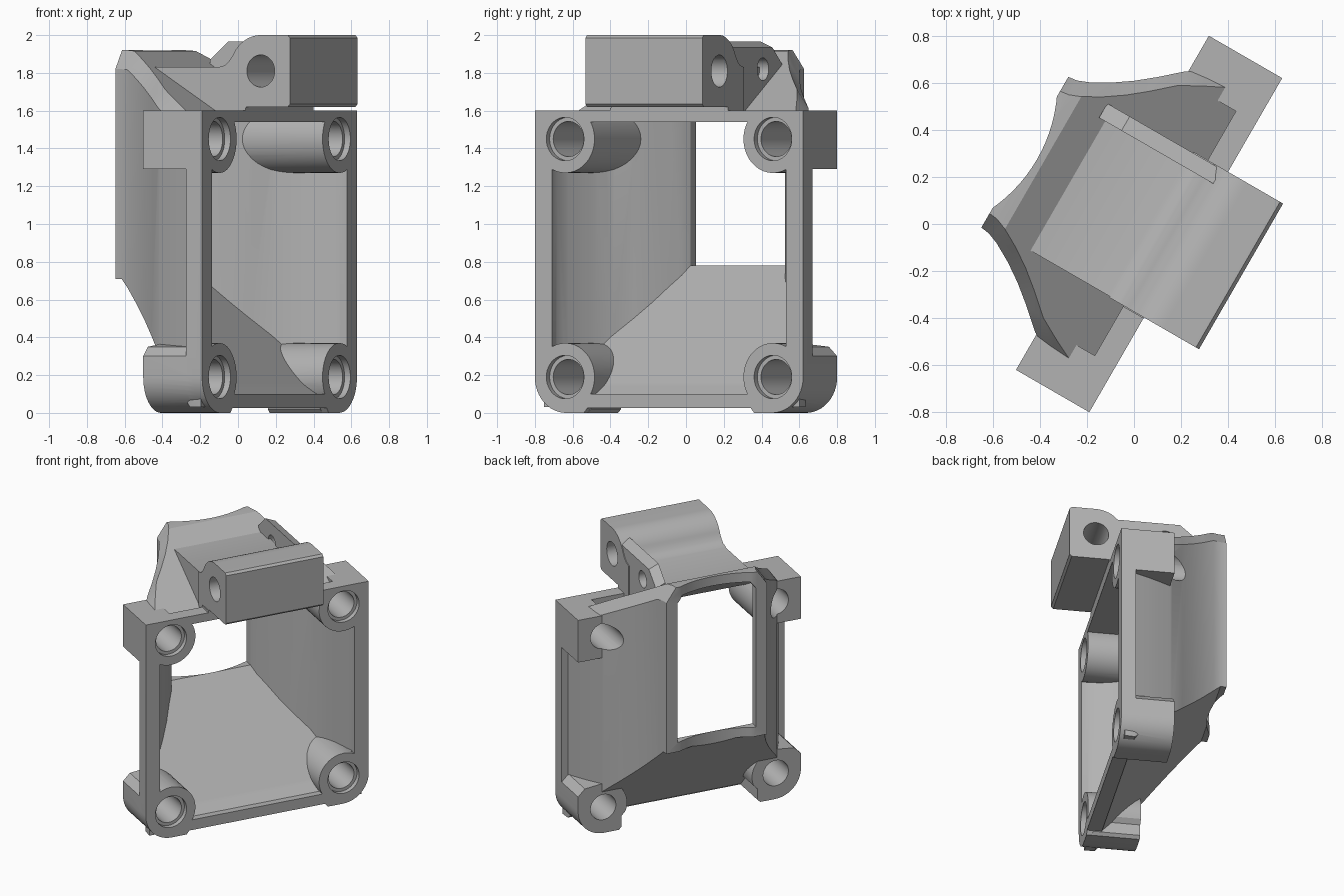
import bpy, bmesh
from math import sin, cos, pi, radians
from mathutils import Matrix

cube = bpy.data.objects.get("Cube")
if cube:
    bpy.data.objects.remove(cube)

grey = bpy.data.materials.new("warm_grey_plastic")
grey.use_nodes = True
grey.diffuse_color = (0.45, 0.45, 0.45, 1)
grey.node_tree.nodes["Principled BSDF"].inputs["Base Color"].default_value = (0.45, 0.45, 0.45, 1)


def loft(name, rings):
    """Closed solid through rings of equal point count."""
    bm = bmesh.new()
    rows = [[bm.verts.new(p) for p in ring] for ring in rings]
    n = len(rows[0])
    for a, b in zip(rows, rows[1:]):
        for i in range(n):
            j = (i + 1) % n
            bm.faces.new((a[i], a[j], b[j], b[i]))
    bm.faces.new(rows[0])
    bm.faces.new(rows[-1][::-1])
    bmesh.ops.recalc_face_normals(bm, faces=bm.faces)
    mesh = bpy.data.meshes.new(name)
    bm.to_mesh(mesh)
    bm.free()
    mesh.materials.append(grey)
    obj = bpy.data.objects.new(name, mesh)
    bpy.context.collection.objects.link(obj)
    return obj


def prism_y(name, profile, y0, y1):
    return loft(name, [[(x, y, z) for x, z in profile] for y in (y0, y1)])


def prism_x(name, profile, x0, x1):
    return loft(name, [[(x, y, z) for y, z in profile] for x in (x0, x1)])


def arc(cx, cz, r, start, end, steps=12):
    return [(cx + r * cos(radians(start + (end - start) * i / steps)),
             cz + r * sin(radians(start + (end - start) * i / steps))) for i in range(steps + 1)]


def circle(cx, cz, r, steps=40):
    return arc(cx, cz, r, 0, 360, steps)[:-1]


def combine(obj, tool, operation):
    mod = obj.modifiers.new("combine", "BOOLEAN")
    mod.operation, mod.solver, mod.object = operation, "EXACT", tool
    bpy.context.view_layer.objects.active = obj
    bpy.ops.object.modifier_apply(modifier=mod.name)
    bpy.data.objects.remove(tool)


def mirrored(profile, side):
    return [(side * x, z) for x, z in profile]


def section(y, w, low, high, cs, cz):
    return [(-w, y, low), (w, y, low), (w, y, high - cz),
            (w - cs, y, high), (cs - w, y, high), (-w, y, high - cz)]


BOLT_X, LOW_Z, HIGH_Z = 0.635, 0.19, 1.45
corners = [(s, z) for s in (-1, 1) for z in (LOW_Z, HIGH_Z)]

# Tapering hood: depth and half width
outer = [(0.03, .78), (0.1, .775), (0.19, .735), (0.28, .69), (0.37, .64), (0.46, .56),
         (0.54, .495), (0.62, .44), (0.7, .395), (0.75, .375), (0.79, .37)]
housing = loft("housing", [
    section(y, w, min(0.71, max(0.03, 0.03 + 1.05 * (y - 0.1))),
            min(1.92, 1.6 + 0.62 * (y - 0.19)), 0.07, 0.1) for y, w in outer])

# Front frame with rounded lower corners and a recess underneath
half = [(0.5, 0.025), (0.52, 0)] + arc(0.63, 0.19, 0.19, -90, 0) + [(0.82, 1.6), (0.36, 1.6), (0.36, 1.615)]
frame = prism_y("frame", half + mirrored(half, -1)[::-1], 0, 0.1)
combine(housing, frame, "UNION")

# Hollow inside, keeping the screw bosses solid
inner = [(-0.05, .715), (0.05, .715), (0.12, .69), (0.2, .655), (0.28, .615), (0.37, .56), (0.46, .48),
         (0.54, .415), (0.62, .36), (0.68, .315), (0.73, .29), (0.95, .29)]
hollow = loft("hollow", [
    section(y, w, min(0.78, max(0.1, 0.1 + 1.03 * (y - 0.07))),
            min(1.85, max(1.54, 1.54 + 0.59 * (y - 0.2))), 0.04, 0.05) for y, w in inner])
for side, z in corners:
    boss = prism_y("boss", circle(side * BOLT_X, z, 0.18), -0.2, 0.7)
    combine(hollow, boss, "DIFFERENCE")
combine(housing, hollow, "DIFFERENCE")

# Concave rear rim
scoop = loft("scoop", [[(x, y, z) for x, y in circle(0, 1.38, 0.65, 96)] for z in (-0.5, 2.5)])
combine(housing, scoop, "DIFFERENCE")

# Corner blocks behind the frame
low_block = ([(0.5, 0.1), (0.5, 0.02), (0.52, 0)] + arc(0.63, 0.19, 0.19, -90, 0)
             + [(0.82, 0.3), (0.77, 0.35)] + arc(BOLT_X, LOW_Z, 0.175, 90, 200))
high_block = [(0.6, 1.29), (0.82, 1.29), (0.82, 1.6), (0.6, 1.6)]
for side in (-1, 1):
    for profile in (low_block, high_block):
        block = prism_y("block", mirrored(profile, side), 0.04, 0.36)
        combine(housing, block, "UNION")

# Counterbored screw holes
for side, z in corners:
    for radius, depth in ((0.093, 0.75), (0.115, 0.035)):
        drill = prism_y("drill", circle(side * BOLT_X, z, radius), -0.1, depth)
        combine(housing, drill, "DIFFERENCE")

# Hinge block with its rounded back and sloping web
block_profile = ([(-0.27, 1.635), (-0.27, 1.985), (-0.255, 2.0)] + arc(-0.09, 1.81, 0.19, 90, 25)
                 + [(0.105, 1.86), (0.13, 1.84), (0.17, 1.83)])
hinge_block = prism_x("hinge_block", block_profile + [(0.17, 1.57), (0.0, 1.58), (0.0, 1.62), (-0.255, 1.62)],
                      -0.355, 0.36)
web = prism_x("web", [(0.1, 1.83), (0.56, 1.83), (0.56, 1.8), (0.19, 1.575), (0.1, 1.57)], -0.35, 0.3)
combine(hinge_block, web, "UNION")
pin_hole = prism_x("pin_hole", circle(-0.09, 1.81, 0.085), -1, 1)
combine(hinge_block, pin_hole, "DIFFERENCE")

# Upright ear with its outer top edge sloped
ear = prism_x("hinge_ear", [(0.03, 1.6), (0.03, 1.965), (0.48, 1.965), (0.59, 1.87), (0.59, 1.83), (0.19, 1.58)],
              0.285, 0.355)
for v in ear.data.vertices:
    if v.co.x > 0.32 and v.co.z > 1.85:
        v.co.z -= 0.03
ear_hole = prism_x("ear_hole", circle(0.38, 1.82, 0.06), 0.1, 1)
combine(ear, ear_hole, "DIFFERENCE")

# Turn the whole bracket into place and shade it
place = Matrix.Translation((0.22, -0.09, 0)) @ Matrix.Rotation(pi / 3, 4, "Z")
for obj in (housing, hinge_block, ear):
    obj.data.transform(place)
    bpy.ops.object.select_all(action="DESELECT")
    obj.select_set(True)
    bpy.context.view_layer.objects.active = obj
    bpy.ops.object.shade_smooth_by_angle(angle=radians(25))
